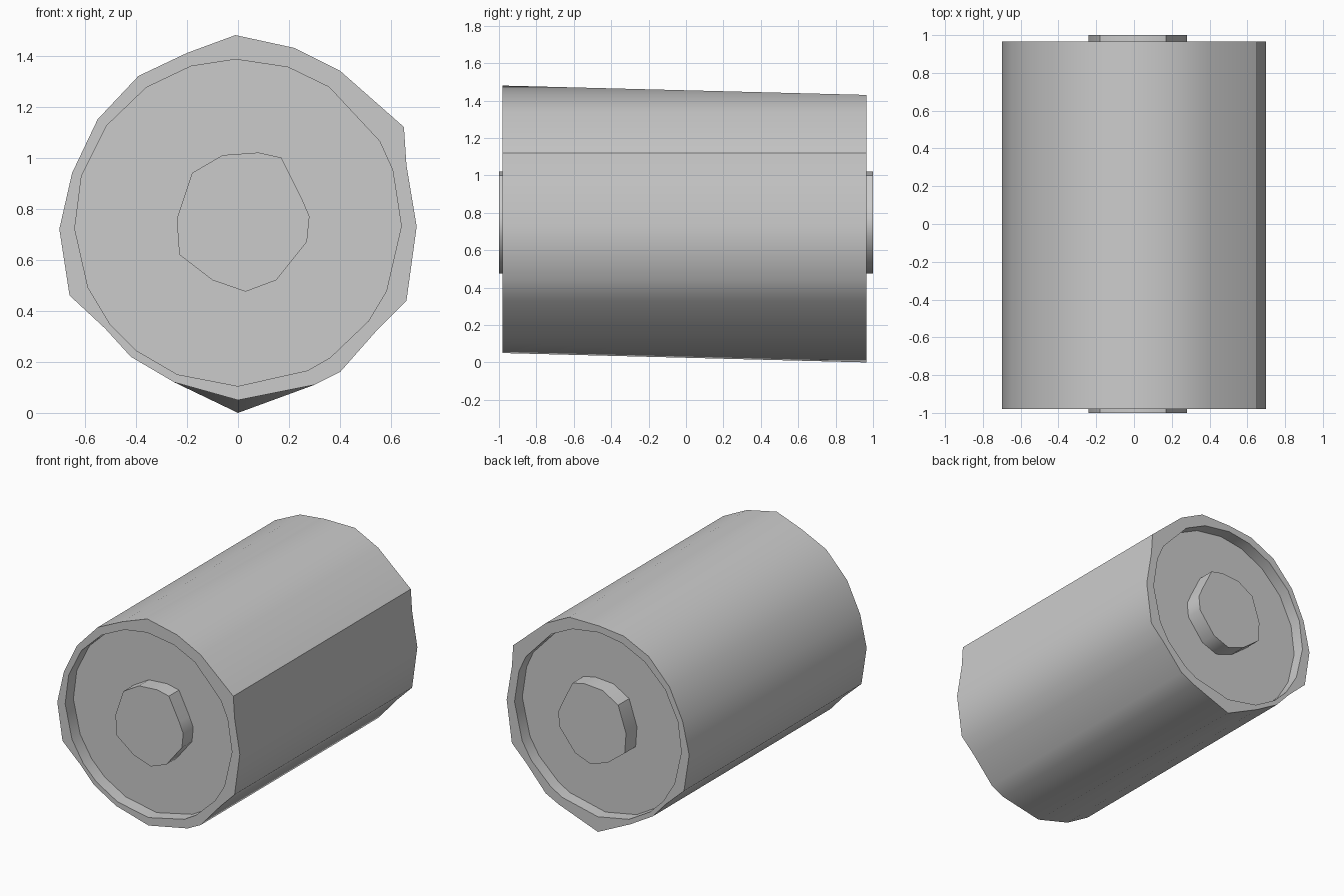
import bpy, bmesh, math
from mathutils import Vector

cube = bpy.data.objects.get("Cube")
if cube:
    bpy.data.objects.remove(cube, do_unlink=True)

CENTRE = Vector((0, 0.745))

grey = bpy.data.materials.new("plain grey")
grey.use_nodes = True
grey.diffuse_color = (0.6, 0.6, 0.6, 1)
grey.node_tree.nodes["Principled BSDF"].inputs["Base Color"].default_value = (0.6, 0.6, 0.6, 1)


def loft(name, sections):
    """Join (y, outline) sections in order and cap both ends."""
    bm = bmesh.new()
    rings = [[bm.verts.new((x, y, z)) for x, z in outline] for y, outline in sections]
    for a, b in zip(rings, rings[1:]):
        for i in range(len(a)):
            j = (i + 1) % len(a)
            bm.faces.new((a[i], a[j], b[j], b[i]))
    bm.faces.new(rings[0])
    bm.faces.new(rings[-1])
    bmesh.ops.recalc_face_normals(bm, faces=bm.faces)
    mesh = bpy.data.meshes.new(name)
    bm.to_mesh(mesh)
    bm.free()
    obj = bpy.data.objects.new(name, mesh)
    bpy.context.collection.objects.link(obj)
    mesh.materials.append(grey)
    bpy.ops.object.select_all(action='DESELECT')
    obj.select_set(True)
    bpy.context.view_layer.objects.active = obj
    bpy.ops.object.shade_smooth_by_angle(angle=math.radians(40))
    return obj


# Worn outline of the shell, clockwise from the top
front = [(-.01, 1.48), (.22, 1.43), (.4, 1.34), (.65, 1.12), (.66, .97), (.7, .73),
         (.66, .44), (.55, .33), (.4, .16), (.3, .11), (0, .05), (-.25, .12),
         (-.42, .22), (-.52, .33), (-.66, .46), (-.7, .72), (-.65, .94),
         (-.55, 1.15), (-.39, 1.32), (-.2, 1.41)]
# The back end sags: lower top and lower bottom point
back = list(front)
back[0] = (-.01, 1.43)
back[10] = (0, 0)
# Recess outline, nearly round
recess = [tuple(CENTRE + (Vector(p) - CENTRE).normalized() * 0.64) for p in front]

# Shell with a shallow recess in each end
loft("drum_shell", [(-.89, recess), (-.98, recess), (-.98, front),
                    (.965, back), (.965, recess), (.88, recess)])

# Central hub standing proud of both ends
hub = [(.08, 1.02), (.17, 1.0), (.25, .84), (.28, .77), (.27, .67), (.15, .52),
       (.03, .475), (-.1, .52), (-.23, .62), (-.24, .76), (-.18, .94), (-.06, 1.01)]
loft("front_hub", [(-1, hub), (-.88, hub)])
loft("back_hub", [(.87, hub), (1, hub)])
